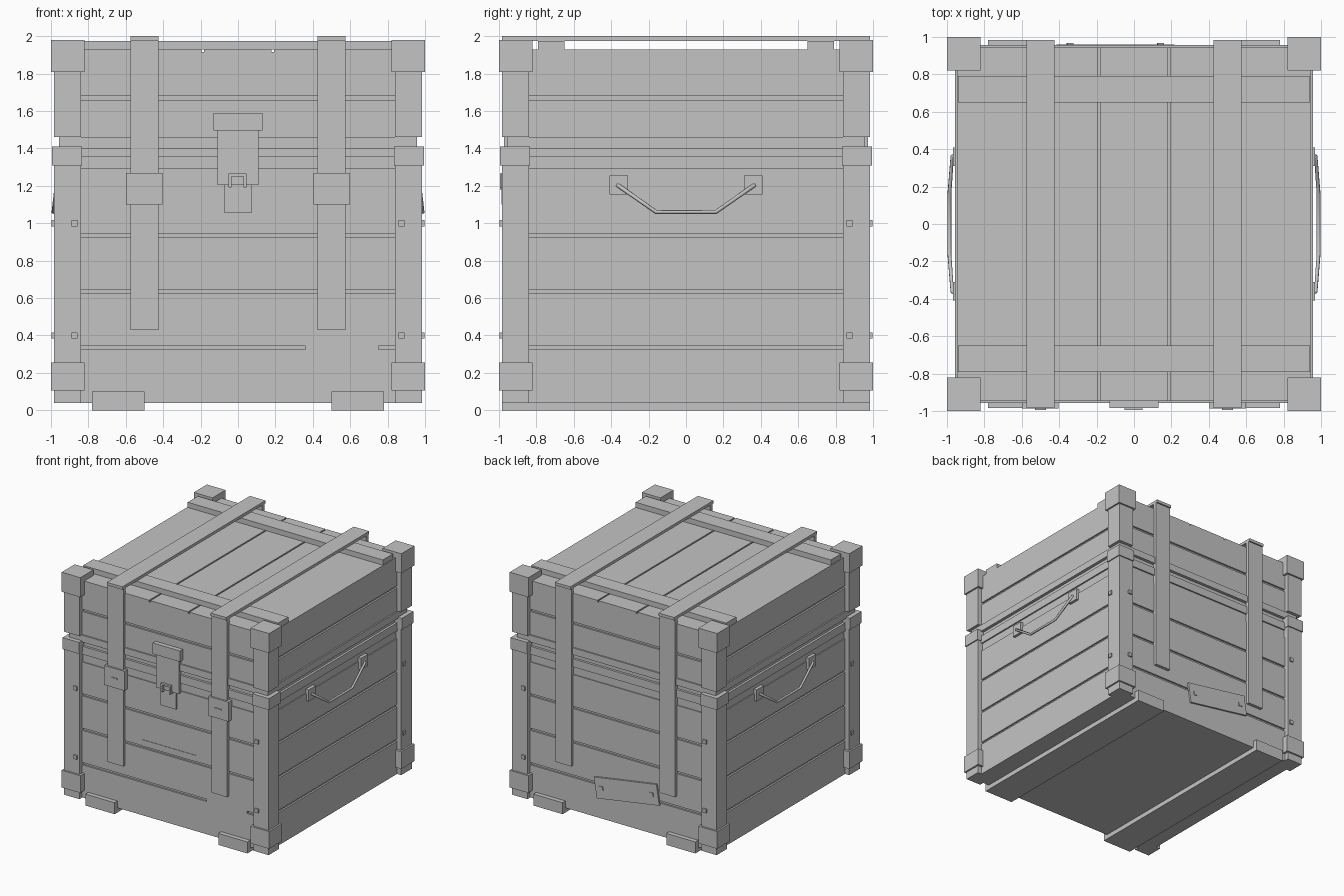
import bpy, bmesh, math
from mathutils import Matrix, Vector

if "Cube" in bpy.data.objects:
    bpy.data.objects.remove(bpy.data.objects["Cube"])

mat = bpy.data.materials.new("plain_grey")
mat.diffuse_color = (0.55, 0.55, 0.55, 1)
mat.use_nodes = True
mat.node_tree.nodes["Principled BSDF"].inputs["Base Color"].default_value = mat.diffuse_color


def finish(name, bm):
    bmesh.ops.recalc_face_normals(bm, faces=bm.faces)
    me = bpy.data.meshes.new(name)
    bm.to_mesh(me)
    bm.free()
    me.materials.append(mat)
    ob = bpy.data.objects.new(name, me)
    bpy.context.collection.objects.link(ob)
    return ob


def boxes(name, spans):
    """One object from boxes given as (x0, x1, y0, y1, z0, z1)."""
    bm = bmesh.new()
    for x0, x1, y0, y1, z0, z1 in spans:
        m = Matrix.Translation(((x0 + x1) / 2, (y0 + y1) / 2, (z0 + z1) / 2)) \
            @ Matrix.Diagonal((abs(x1 - x0), abs(y1 - y0), abs(z1 - z0), 1))
        bmesh.ops.create_cube(bm, size=1, matrix=m)
    return finish(name, bm)


def stack(name, profile):
    """Square tower from (half width, z) steps."""
    bm = bmesh.new()
    rings = [[bm.verts.new((sx * w, sy * w, z)) for sx, sy in
              ((-1, -1), (1, -1), (1, 1), (-1, 1))] for w, z in profile]
    for a, b in zip(rings, rings[1:]):
        for i in range(4):
            j = (i + 1) % 4
            bm.faces.new((a[i], a[j], b[j], b[i]))
    bm.faces.new(rings[0])
    bm.faces.new(rings[-1])
    return finish(name, bm)


def bands(levels):
    return [(w, z) for w, z0, z1 in levels for z in (z0, z1)]


# Planked walls with grooves between the boards
P, G = 0.945, 0.93
stack("chest_walls", bands([
    (P, 0.04, 0.325), (G, 0.325, 0.345), (P, 0.345, 0.625), (G, 0.625, 0.645),
    (P, 0.645, 0.925), (G, 0.925, 0.945), (P, 0.945, 1.22), (0.937, 1.22, 1.29),
    (0.95, 1.29, 1.36), (G, 1.36, 1.40)]))
stack("lid_walls", bands([
    (0.957, 1.40, 1.46), (P, 1.46, 1.66), (G, 1.66, 1.68), (P, 1.68, 1.915)]))
boxes("groove_filler", [(0.36, 0.75, -P, -0.92, 0.325, 0.345)])

# Lid boards and the two cross battens
boxes("lid_boards", [(a, b, -P, P, 1.915, 1.93) for a, b in
                     ((-0.945, -0.195), (-0.182, 0.18), (0.193, 0.945))])
boxes("lid_battens", [(-0.94, 0.94, s * 0.65, s * 0.79, 1.93, 1.975) for s in (-1, 1)])

# Corner posts, with collars and caps
corners = [(sx, sy) for sx in (-1, 1) for sy in (-1, 1)]


def corner_set(name, inner, outer, z0, z1):
    boxes(name, [(sx * inner, sx * outer, sy * inner, sy * outer, z0, z1)
                 for sx, sy in corners])


corner_set("lower_posts", 0.84, 0.985, 0.04, 1.31)
corner_set("post_collars", 0.835, 0.995, 1.31, 1.41)
corner_set("upper_posts", 0.84, 0.985, 1.46, 1.81)
corner_set("bottom_caps", 0.82, 1.0, 0.105, 0.255)
corner_set("top_caps", 0.82, 1.0, 1.81, 1.98)

# Square nails on the posts
nails = []
for z in (0.4, 1.0):
    for sx, sy in corners:
        nails.append((sx * 0.857, sx * 0.89, sy * 0.98, sy * 0.996, z - 0.017, z + 0.017))
    for s in (-1, 1):
        nails.append((s * 0.98, s * 0.996, s * 0.857, s * 0.89, z - 0.017, z + 0.017))
boxes("post_nails", nails)

# Runners underneath
boxes("floor_runners", [(s * 0.5, s * 0.78, -0.985, 0.985, 0, 0.1) for s in (-1, 1)])

# Straps over the lid and down the front and back, with buckles
straps, buckles = [], []
for s in (-1, 1):
    x0, x1 = s * 0.425, s * 0.575
    straps.append((x0, x1, -0.985, 0.985, 1.975, 2.0))
    for sy in (-1, 1):
        straps.append((x0, x1, sy * 0.94, sy * 0.972, 0.43, 1.976))
    buckles.append((s * 0.405, s * 0.6, -0.986, -0.94, 1.10, 1.27))
    buckles.append((s * 0.47, s * 0.53, -0.994, -0.98, 1.18, 1.19))
boxes("straps", straps)
boxes("strap_buckles", buckles)

# Front latch: hinge block, hasp, keeper and loop
boxes("latch_hinge", [(-0.132, 0.13, -0.985, -0.94, 1.495, 1.59)])
boxes("latch_hasp", [(-0.11, 0.11, -0.972, -0.94, 1.205, 1.5)])
boxes("latch_keeper", [(-0.073, 0.073, -0.96, -0.94, 1.055, 1.21)])
boxes("latch_loop", [(-0.05, -0.035, -0.995, -0.95, 1.19, 1.265),
                     (0.03, 0.045, -0.995, -0.95, 1.19, 1.265),
                     (-0.05, 0.045, -0.995, -0.975, 1.25, 1.265)])

# Thin label strip on the front
boxes("front_label", [(-0.262, 0.258, -0.949, -0.944, 0.645, 0.70)])

# Tilted board nailed to the back
board = boxes("back_board", [(-0.305, 0.305, -0.008, 0.008, -0.09, 0.09)]
              + [(x - 0.017, x + 0.017, 0, 0.016, -0.017, 0.017) for x in (-0.245, 0.245)])
board.location = (-0.1, 0.953, 0.35)
board.rotation_euler = (0, math.radians(9), 0)

# Side handles: mounting plates and a bent bar
boxes("handle_plates", [(sx * 0.94, sx * 0.968, sy * 0.31, sy * 0.41, 1.155, 1.255)
                        for sx, sy in corners])
path = [(0.955, -0.37, 1.205), (0.972, -0.36, 1.2), (0.987, -0.16, 1.06),
        (0.987, 0.16, 1.06), (0.972, 0.36, 1.2), (0.955, 0.37, 1.205)]
for s, name in ((1, "right_handle"), (-1, "left_handle")):
    cu = bpy.data.curves.new(name, 'CURVE')
    cu.dimensions = '3D'
    cu.bevel_depth = 0.011
    cu.bevel_resolution = 1
    cu.use_fill_caps = True
    sp = cu.splines.new('POLY')
    sp.points.add(len(path) - 1)
    for p, (x, y, z) in zip(sp.points, path):
        p.co = (s * x, y, z, 1)
    cu.materials.append(mat)
    bpy.context.collection.objects.link(bpy.data.objects.new(name, cu))
